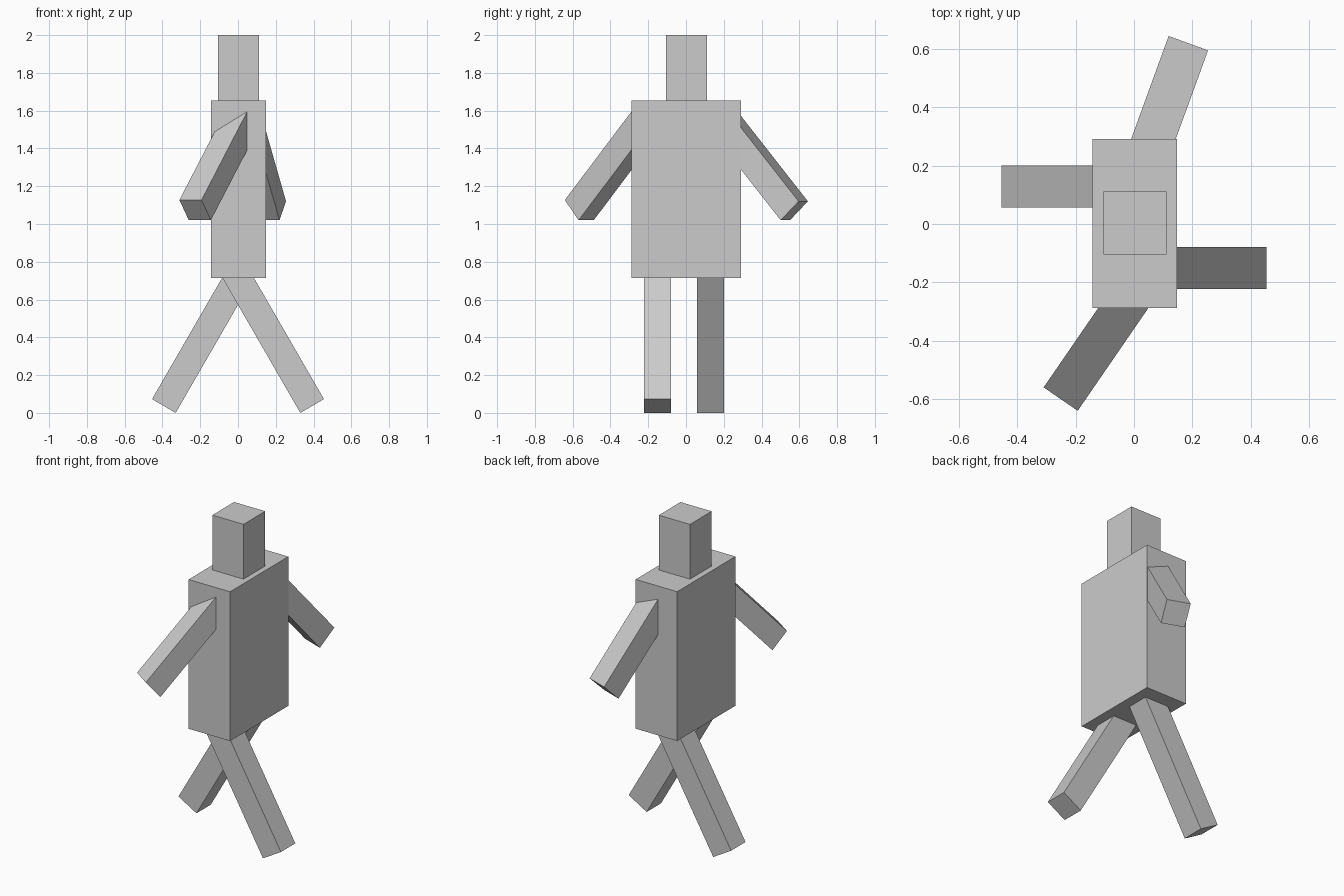
import bpy, bmesh
from math import radians, sin, cos, tan
from mathutils import Vector

if "Cube" in bpy.data.objects:
    bpy.data.objects.remove(bpy.data.objects["Cube"])


def prism(name, profile, heading, lateral, width):
    """Extrude an (r, z) profile sideways; r runs along the heading, in degrees from +x."""
    a = radians(heading)
    u = Vector((cos(a), sin(a), 0))
    v = Vector((sin(a), -cos(a), 0))
    bm = bmesh.new()
    verts = [bm.verts.new(u * r + v * (lateral - width / 2) + Vector((0, 0, z)))
             for r, z in profile]
    face = bm.faces.new(verts)
    ext = bmesh.ops.extrude_face_region(bm, geom=[face])
    moved = [g for g in ext["geom"] if isinstance(g, bmesh.types.BMVert)]
    bmesh.ops.translate(bm, vec=v * width, verts=moved)
    bmesh.ops.recalc_face_normals(bm, faces=bm.faces)
    mesh = bpy.data.meshes.new(name)
    bm.to_mesh(mesh)
    bm.free()
    ob = bpy.data.objects.new(name, mesh)
    bpy.context.collection.objects.link(ob)
    return ob


def block(name, x0, x1, y0, y1, z0, z1):
    prism(name, [(x0, z0), (x1, z0), (x1, z1), (x0, z1)], 0, -(y0 + y1) / 2, y1 - y0)


def limb(name, tip, heel, length, heading, lateral, width):
    """Parallelogram limb: end edge tip-heel, swept back by the length vector."""
    dr, dz = length
    prism(name, [tip, heel, (heel[0] + dr, heel[1] + dz), (tip[0] + dr, tip[1] + dz)],
          heading, lateral, width)


# Body and head
block("torso", -0.142, 0.147, -0.289, 0.291, 0.715, 1.655)
block("head", -0.105, 0.112, -0.105, 0.111, 1.655, 2.0)

# Legs striding in opposite directions, 30 degrees from vertical
leg = (-0.84 * sin(radians(30)), 0.84 * cos(radians(30)))
for name, heading, lateral in (("leg_forward", 0, 0.151), ("leg_back", 180, 0.129)):
    limb(name, (0.455, 0.073), (0.33, 0.0), leg, heading, lateral, 0.143)

# Arms swung out and down, shoulder ends buried in the torso
limb("arm_rear", (0.647, 1.12), (0.546, 1.02),
     (-0.397, 0.397 * tan(radians(50.2))), 70, -0.037, 0.144)
limb("arm_front", (0.638, 1.127), (0.550, 1.02),
     (-0.448, 0.448 * tan(radians(47.6))), 235.5, -0.133, 0.142)
